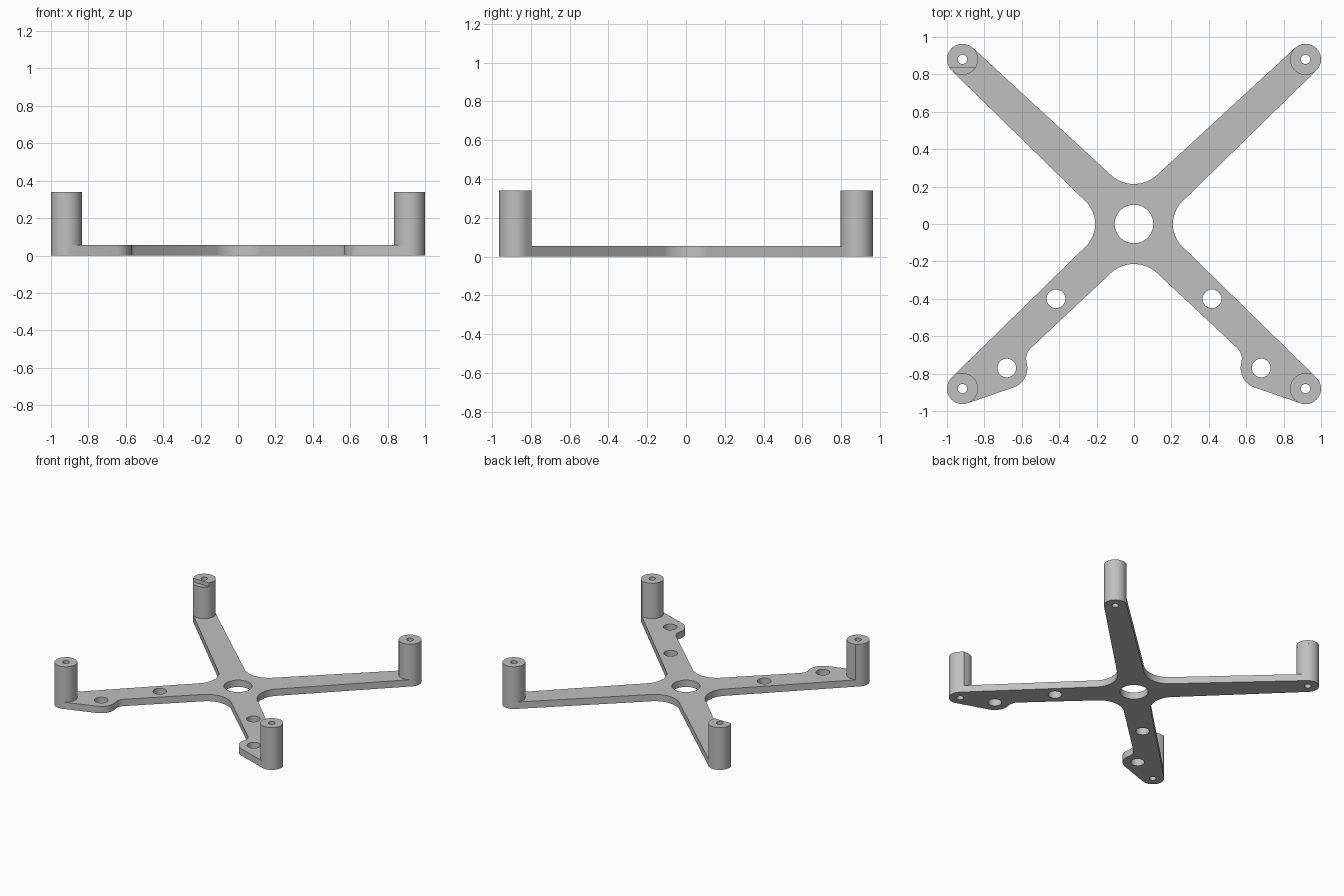
import bpy, bmesh
from math import sin, cos, tan, asin, radians, degrees, pi

cube = bpy.data.objects.get("Cube")
if cube:
    bpy.data.objects.remove(cube)

PLATE = 0.055      # plate thickness
TOP = 0.34         # post height
PX, PY, PR = 0.917, 0.88, 0.083   # post centre and radius

grey = bpy.data.materials.new("light_grey")
grey.use_nodes = True
colour = (0.53, 0.53, 0.53, 1)
grey.diffuse_color = colour
grey.node_tree.nodes["Principled BSDF"].inputs["Base Color"].default_value = colour


def arc(cx, cy, r, a0, a1, step=6):
    """Points on an arc, angles in degrees."""
    n = max(3, round(abs(a1 - a0) / step))
    angles = [radians(a0 + (a1 - a0) * i / n) for i in range(n + 1)]
    return [(cx + r * cos(a), cy + r * sin(a)) for a in angles]


def circle(cx, cy, r, step=7.5):
    return arc(cx, cy, r, 0, 360, step)[:-1]


def slab(name, loops, z0, z1):
    """Extrude an outline with holes between two heights."""
    curve = bpy.data.curves.new(name, 'CURVE')
    curve.dimensions = '2D'
    curve.fill_mode = 'BOTH'
    curve.extrude = (z1 - z0) / 2
    for pts in loops:
        spline = curve.splines.new('POLY')
        spline.points.add(len(pts) - 1)
        for p, (x, y) in zip(spline.points, pts):
            p.co = (x, y, 0, 1)
        spline.use_cyclic_u = True
    temp = bpy.data.objects.new(name + "_curve", curve)
    bpy.context.collection.objects.link(temp)
    graph = bpy.context.evaluated_depsgraph_get()
    mesh = bpy.data.meshes.new_from_object(temp.evaluated_get(graph))
    bpy.data.objects.remove(temp)

    bm = bmesh.new()
    bm.from_mesh(mesh)
    bmesh.ops.translate(bm, verts=bm.verts, vec=(0, 0, (z0 + z1) / 2))
    bmesh.ops.remove_doubles(bm, verts=bm.verts, dist=1e-5)
    bmesh.ops.recalc_face_normals(bm, faces=bm.faces)
    bm.to_mesh(mesh)
    bm.free()
    mesh.materials.clear()
    mesh.materials.append(grey)
    obj = bpy.data.objects.new(name, mesh)
    bpy.context.collection.objects.link(obj)
    bpy.ops.object.select_all(action='DESELECT')
    obj.select_set(True)
    bpy.context.view_layer.objects.active = obj
    bpy.ops.object.shade_smooth_by_angle(angle=radians(30))
    return obj


# Cross plate: half outline from back middle to front middle, then mirrored
half = (arc(0, 0.397, 0.183, -90, -50)            # back fillet
        + arc(PX, PY, PR, 132, -45)               # back arm end
        + arc(0.378, 0, 0.17, 139, 221)           # side fillet
        + arc(PX, -PY, PR, 45, -107)              # front arm end
        + arc(0.68, -0.77, 0.11, -107, -195)      # mounting ear
        + arc(0.497, -0.721, 0.0795, -15, 46)     # ear fillet
        + arc(0, -0.397, 0.183, 50, 90))          # front fillet
outline = half + [(-x, y) for x, y in reversed(half[1:-1])]
holes = [circle(0, 0, 0.103, 5)]
for s in (1, -1):
    holes += [circle(s * 0.417, -0.4, 0.05), circle(s * 0.68, -0.77, 0.05),
              circle(s * PX, PY, 0.025), circle(s * PX, -PY, 0.025)]
slab("cross_plate", [outline] + holes, 0, PLATE)

# Front posts: round, with a small corner at the outer back edge
for s, side in ((1, "left"), (-1, "right")):
    corner = PR * tan(pi / 8)
    shape = arc(0, 0, PR, 90, -225) if s < 0 else arc(0, 0, PR, 90, 405)
    shape.append((s * corner, PR))
    shape = [(s * PX + x, y - PY) for x, y in shape]
    slab("front_%s_post" % side, [shape, circle(s * PX, -PY, 0.025)], PLATE, TOP)

# Back posts: the right one has a shallow step cut into its top
slab("back_left_post", [circle(PX, PY, PR), circle(PX, PY, 0.025)], PLATE, TOP)
STEP = TOP - 0.03
slab("back_right_post", [circle(-PX, PY, PR), circle(-PX, PY, 0.025)], PLATE, STEP)
cut = degrees(asin(0.042 / PR))
slab("back_right_post_tip",
     [arc(-PX, PY, PR, -cut, 180 + cut), circle(-PX, PY, 0.025)], STEP, TOP)
